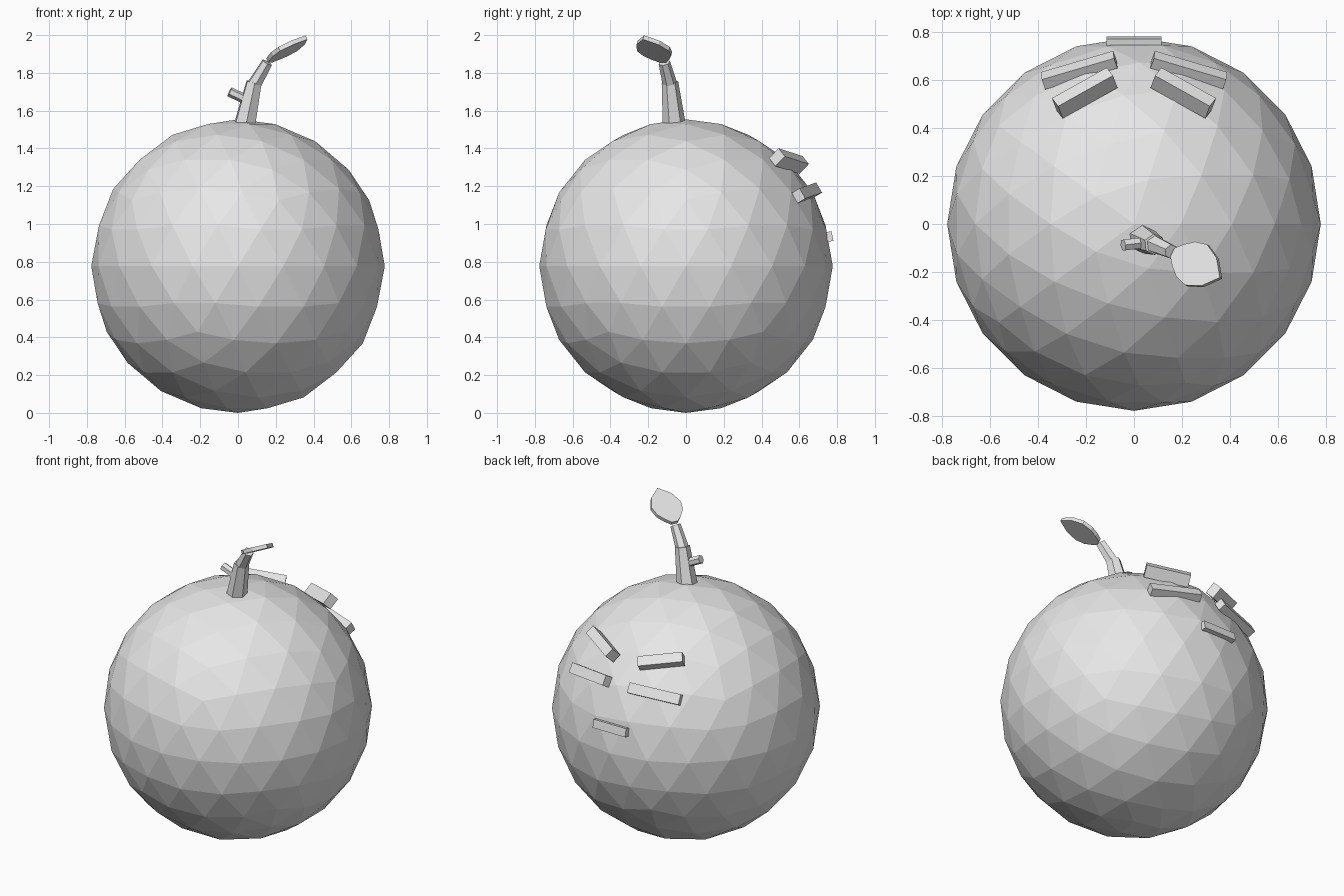
import bpy
import bmesh
from mathutils import Matrix, Vector

cube = bpy.data.objects.get("Cube")
if cube:
    bpy.data.objects.remove(cube, do_unlink=True)

grey = bpy.data.materials.new("plain grey")
grey.use_nodes = True
grey.diffuse_color = (0.8, 0.8, 0.8, 1)
grey.node_tree.nodes["Principled BSDF"].inputs["Base Color"].default_value = (0.8, 0.8, 0.8, 1)

RADIUS = 0.777
CENTRE = Vector((0, 0, RADIUS))


def finish(name, bm):
    """Turn a bmesh into a flat-shaded object."""
    bmesh.ops.recalc_face_normals(bm, faces=bm.faces)
    mesh = bpy.data.meshes.new(name)
    bm.to_mesh(mesh)
    bm.free()
    mesh.materials.append(grey)
    obj = bpy.data.objects.new(name, mesh)
    bpy.context.collection.objects.link(obj)
    return obj


def frame(x_axis, y_axis, origin):
    """Matrix whose y follows y_axis and whose x lies nearest x_axis."""
    y = Vector(y_axis).normalized()
    x = Vector(x_axis)
    x = (x - y * x.dot(y)).normalized()
    m = Matrix((x, y, x.cross(y))).transposed().to_4x4()
    m.translation = origin
    return m


def surface_bar(name, centre, along, size):
    """Bar lying on the ball: size is length, depth, height."""
    centre = Vector(centre)
    bm = bmesh.new()
    m = frame(along, centre - CENTRE, centre) @ Matrix.Diagonal((*size, 1))
    bmesh.ops.create_cube(bm, size=1, matrix=m)
    return finish(name, bm)


def tapered_rod(name, start, end, r1, r2, sides=6):
    start, end = Vector(start), Vector(end)
    axis = end - start
    m = Matrix.Translation((start + end) / 2) @ axis.to_track_quat('Z', 'Y').to_matrix().to_4x4()
    bm = bmesh.new()
    bmesh.ops.create_cone(bm, cap_ends=True, segments=sides, radius1=r1, radius2=r2,
                          depth=axis.length, matrix=m)
    return finish(name, bm)


# Faceted round body
bm = bmesh.new()
bmesh.ops.create_icosphere(bm, subdivisions=3, radius=RADIUS, matrix=Matrix.Translation(CENTRE))
finish("body", bm)

# Face bars on the back
for side, s in (("left", 1), ("right", -1)):
    surface_bar(side + "_eye", (0.228 * s, 0.64, 1.165), (0.3 * s, -0.095, -0.035),
                (0.315, 0.05, 0.062))
    surface_bar(side + "_brow", (0.205 * s, 0.545, 1.333), (0.23 * s, -0.12, 0.048),
                (0.264, 0.075, 0.06))
surface_bar("mouth", (0, 0.758, 0.933), (1, 0, 0), (0.23, 0.035, 0.052))

# Stem in two lengths, with a cut twig
tapered_rod("lower_stem", (0.03, -0.06, 1.5), (0.085, -0.085, 1.75), 0.063, 0.044)
tapered_rod("upper_stem", (0.075, -0.08, 1.72), (0.155, -0.115, 1.855), 0.04, 0.031)
tapered_rod("twig", (0.06, -0.075, 1.65), (-0.045, -0.088, 1.7), 0.026, 0.026)

# Leaf: pointed outline extruded to a thin slab
base, tip = Vector((0.165, -0.12, 1.865)), Vector((0.362, -0.225, 1.988))
length = (tip - base).length
half = [(0, 0.02), (0.12, 0.052), (0.28, 0.083), (0.5, 0.096), (0.77, 0.066)]
outline = [(u, w) for u, w in half] + [(1, 0)] + [(u, -w) for u, w in reversed(half)]
m = frame((0.47, 0.883, 0), tip - base, base)
bm = bmesh.new()
thick = 0.024
verts = [bm.verts.new(m @ Vector((w, u * length, -thick / 2))) for u, w in outline]
face = bm.faces.new(verts)
top = bmesh.ops.extrude_face_region(bm, geom=[face])
bmesh.ops.translate(bm, vec=m.to_3x3() @ Vector((0, 0, thick)),
                    verts=[v for v in top["geom"] if isinstance(v, bmesh.types.BMVert)])
finish("leaf", bm)
